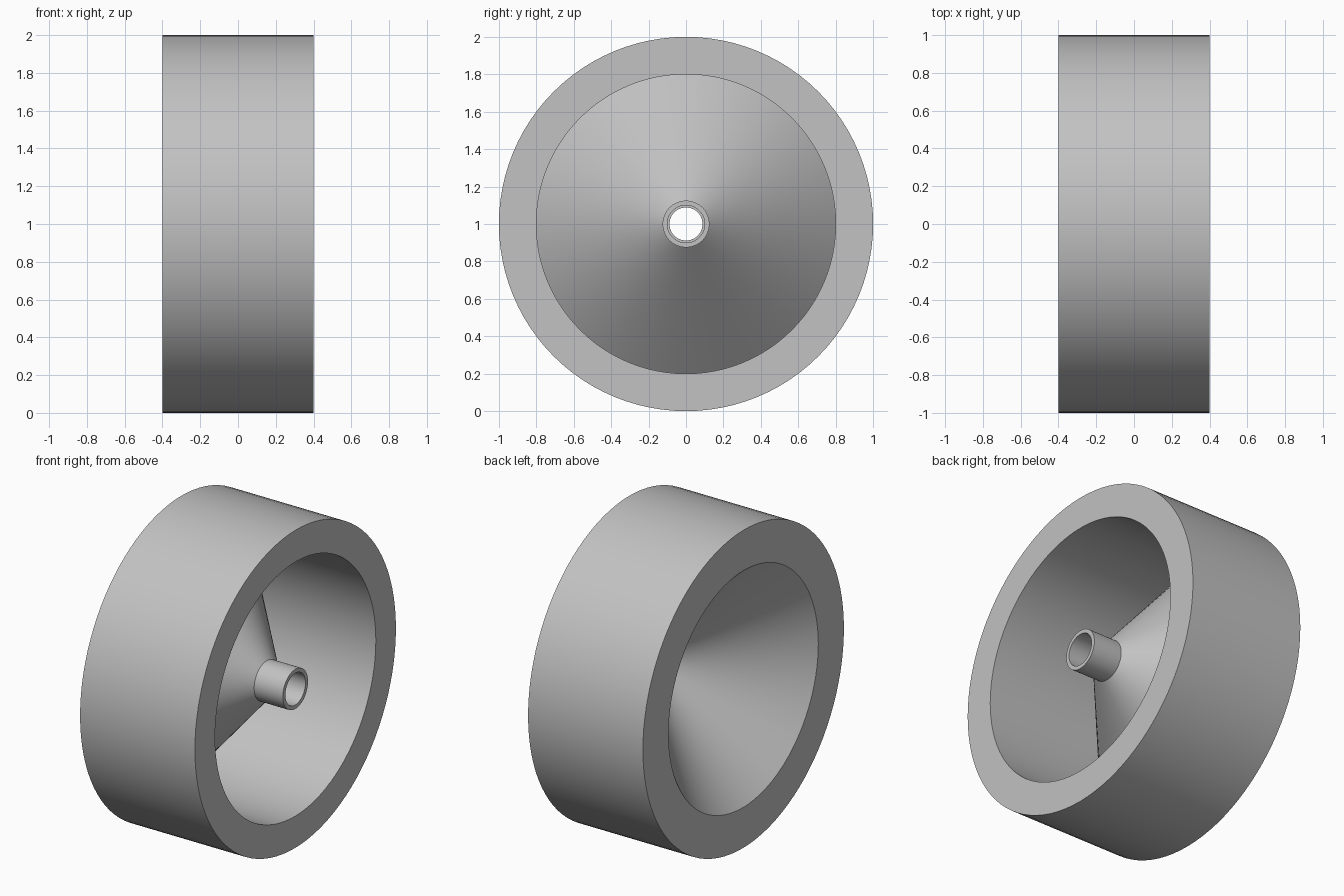
import bpy, bmesh, math
from mathutils import Matrix, Vector

cube = bpy.data.objects.get("Cube")
if cube:
    bpy.data.objects.remove(cube, do_unlink=True)

SEGMENTS = 96
CENTRE = Vector((0, 0, 1))

grey = bpy.data.materials.new("plain grey")
grey.use_nodes = True
colour = (0.54, 0.54, 0.54, 1)
grey.diffuse_color = colour
grey.node_tree.nodes["Principled BSDF"].inputs["Base Color"].default_value = colour


def revolve(name, profile):
    """Spin a closed (x, radius) profile about the axle into a solid ring."""
    bm = bmesh.new()
    rings = []
    for i in range(SEGMENTS):
        turn = Matrix.Rotation(math.tau * i / SEGMENTS, 3, 'X')
        rings.append([bm.verts.new(CENTRE + turn @ Vector((x, 0, r))) for x, r in profile])
    n = len(profile)
    for i, ring in enumerate(rings):
        following = rings[(i + 1) % SEGMENTS]
        for j in range(n):
            k = (j + 1) % n
            bm.faces.new((ring[j], ring[k], following[k], following[j]))
    bmesh.ops.recalc_face_normals(bm, faces=bm.faces)
    mesh = bpy.data.meshes.new(name)
    bm.to_mesh(mesh)
    bm.free()
    mesh.materials.append(grey)
    obj = bpy.data.objects.new(name, mesh)
    bpy.context.collection.objects.link(obj)
    bpy.ops.object.select_all(action='DESELECT')
    obj.select_set(True)
    bpy.context.view_layer.objects.active = obj
    bpy.ops.object.shade_smooth_by_angle(angle=math.radians(30))


# Wide flat tyre, conical web and tubular hub, in one continuous section
revolve("wheel", [
    (-0.4, 1.0), (0.4, 1.0), (0.4, 0.8),      # tread and outer face
    (-0.4, 0.8),                              # inside of the rim
    (0.2, 0.125), (0.4, 0.125), (0.4, 0.1),   # cone and hub
    (0.2, 0.1), (0.2, 0.088),                 # bore and its lip
    (-0.4, 0.745),                            # hollow back of the cone
])
